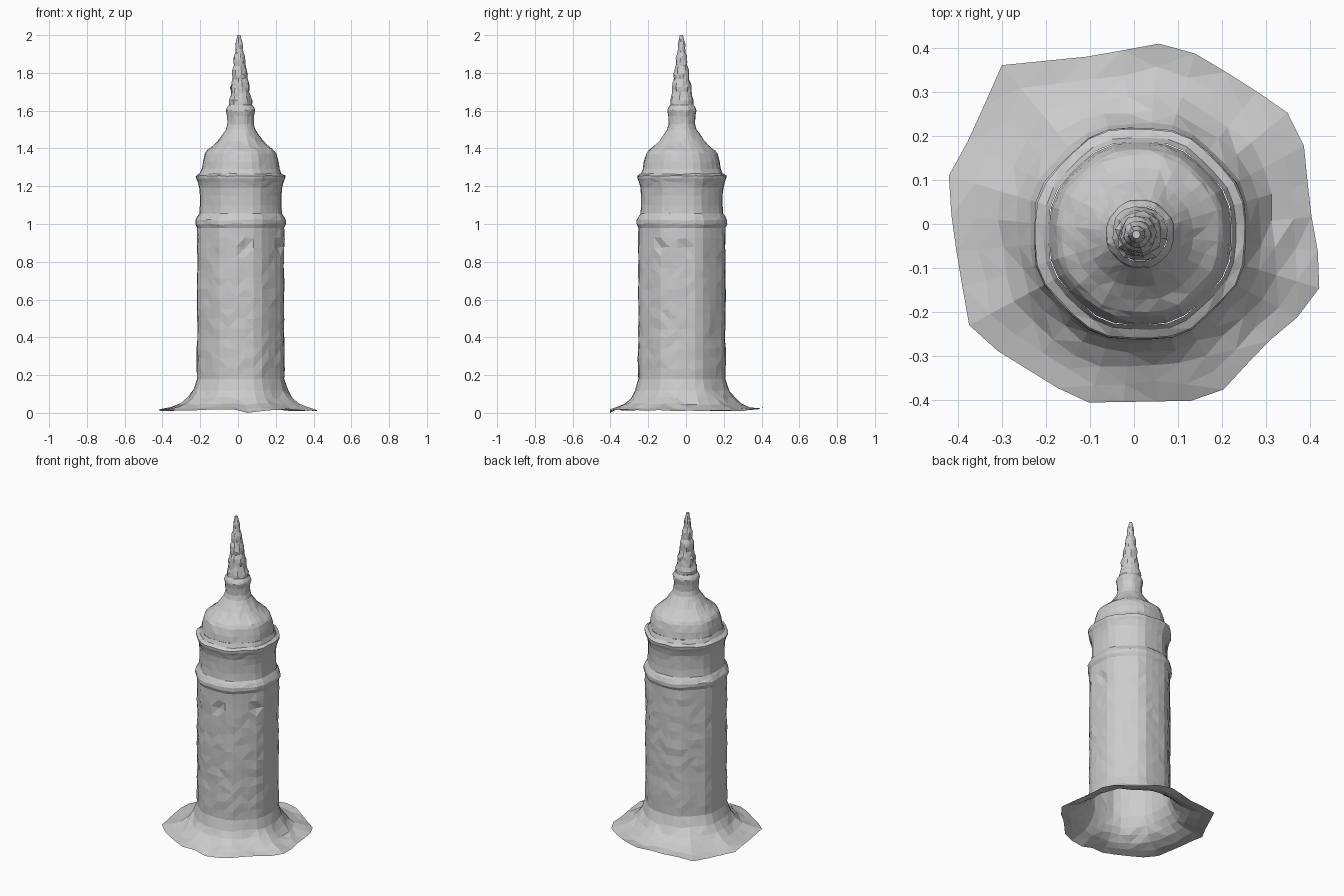
import bpy, bmesh, math, random

if "Cube" in bpy.data.objects:
    bpy.data.objects.remove(bpy.data.objects["Cube"])

random.seed(4)
CX, CY = 0.014, -0.022
SIDES = 32


def octagon(a, softness=0.6):
    # radius factor of a softened octagon with flats facing the axes
    d = (a + math.pi / 8) % (math.pi / 4) - math.pi / 8
    return 1 + softness * (1 / math.cos(d) - 1)


def ring(r, z, sides=SIDES, facet=0.6, centre=(CX, CY)):
    pts = []
    for i in range(sides):
        a = 2 * math.pi * (i + 0.5) / sides
        k = r * octagon(a, facet)
        pts.append([centre[0] + k * math.cos(a), centre[1] + k * math.sin(a), z])
    return pts


def roughen(pts, amount, amount_z):
    for p in pts:
        k = 1 + random.uniform(-amount, amount)
        p[0] = CX + (p[0] - CX) * k
        p[1] = CY + (p[1] - CY) * k
        p[2] += random.uniform(-amount_z, amount_z)


def skin(name, rings, cap=False):
    bm = bmesh.new()
    loops = [[bm.verts.new(p) for p in r] for r in rings]
    for a, b in zip(loops, loops[1:]):
        n = len(a)
        for i in range(n):
            bm.faces.new((a[i], a[(i + 1) % n], b[(i + 1) % n], b[i]))
    if cap:
        bm.faces.new(loops[-1])
    bmesh.ops.triangulate(bm, faces=bm.faces)
    bmesh.ops.recalc_face_normals(bm, faces=bm.faces)
    me = bpy.data.meshes.new(name)
    bm.to_mesh(me)
    bm.free()
    ob = bpy.data.objects.new(name, me)
    bpy.context.collection.objects.link(ob)
    return ob


def lathe(name, profile, amount=0.012, amount_z=0.004, **kw):
    rings = [ring(r, z, **kw) for r, z in profile]
    for r in rings[1:-1]:
        roughen(r, amount, amount_z)
    return skin(name, rings)


# Spreading base: body radius blended out to a ragged outline
outline = [(0.42, -0.08), (0.40, 0.03), (0.38, 0.23), (0.25, 0.32), (0.09, 0.415),
           (-0.10, 0.38), (-0.30, 0.36), (-0.37, 0.20), (-0.425, 0.10), (-0.40, -0.08),
           (-0.37, -0.25), (-0.20, -0.355), (-0.12, -0.405), (0.18, -0.40),
           (0.30, -0.27), (0.42, -0.17)]


def edge_radius(a):
    # ray from the axis to the outline polygon
    dx, dy = math.cos(a), math.sin(a)
    for (x1, y1), (x2, y2) in zip(outline, outline[1:] + outline[:1]):
        x1, x2, y1, y2 = x1 - CX, x2 - CX, y1 - CY, y2 - CY
        ex, ey = x2 - x1, y2 - y1
        den = dx * ey - dy * ex
        if abs(den) < 1e-9:
            continue
        t = (x1 * ey - y1 * ex) / den
        s = (x1 * dy - y1 * dx) / den
        if t > 0 and -1e-6 <= s <= 1 + 1e-6:
            return t
    return 0.4


base = []
for f, z in [(1, 0.015), (0.72, 0.027), (0.45, 0.047), (0.24, 0.08), (0.1, 0.12), (0, 0.18)]:
    pts = ring(0.231, z)
    for i, p in enumerate(pts):
        a = 2 * math.pi * (i + 0.5) / SIDES
        r0 = 0.231 * octagon(a)
        r = r0 + (edge_radius(a) - r0) * f
        p[0], p[1] = CX + r * math.cos(a), CY + r * math.sin(a)
        if f == 1:
            p[2] += random.uniform(-0.006, 0.006) + max(0, p[1] - 0.3) * 0.08
    if 0 < f < 1:
        roughen(pts, 0.015, 0.005)
    base.append(pts)
base[0][24][2] = 0.0
skin("spreading_base", base)

# Main shaft with shallow worn dents near the top
shaft = [ring(0.231 + 0.001 * math.sin(i), 0.18 + i * 0.8 / 15) for i in range(16)]
shaft[0], shaft[-1] = ring(0.231, 0.18), ring(0.231, 0.98)
for r in shaft[1:-1]:
    roughen(r, 0.012, 0.008)
for deg in (-82, -28, 5):
    for p in (p for r in shaft for p in r):
        a = math.degrees(math.atan2(p[1] - CY, p[0] - CX))
        if abs(a - deg) < 7 and abs(p[2] - 0.89) < 0.03:
            p[0] += (CX - p[0]) * 0.06
            p[1] += (CY - p[1]) * 0.06
skin("shaft", shaft)

# Collar ring and recessed drum with flared cornice
lathe("collar", [(0.231, 0.98), (0.240, 1.0), (0.240, 1.02), (0.229, 1.04), (0.219, 1.055)], 0.006)
lathe("upper_drum", [(0.219, 1.055), (0.216, 1.10), (0.216, 1.15), (0.219, 1.19),
                     (0.227, 1.22), (0.235, 1.24)], 0.006)
lathe("cornice", [(0.235, 1.24), (0.237, 1.255), (0.217, 1.267), (0.207, 1.29)], 0.006)

# Bulbous dome
lathe("dome", [(0.207, 1.29), (0.201, 1.33), (0.190, 1.37), (0.178, 1.388), (0.150, 1.41),
               (0.120, 1.44), (0.094, 1.475), (0.078, 1.50)], 0.012, facet=0.4)

# Small lantern and rough tapering spire
lathe("lantern", [(0.078, 1.50), (0.070, 1.53), (0.071, 1.57), (0.077, 1.60),
                  (0.074, 1.612), (0.062, 1.63)], 0.02, facet=0.4)
spire = []
for i in range(17):
    t = i / 16
    r = 0.062 * (1 - t) ** 0.95 + 0.009 * t + (0.003 * math.sin(i * 1.9) if 0 < i < 16 else 0)
    pts = ring(r, 1.63 + 0.37 * t, 16, 0.4, (CX - 0.009 * t, CY - 0.002 * t))
    if 0 < i < 16:
        roughen(pts, 0.08, 0.004)
    spire.append(pts)
skin("spire", spire, cap=True)
